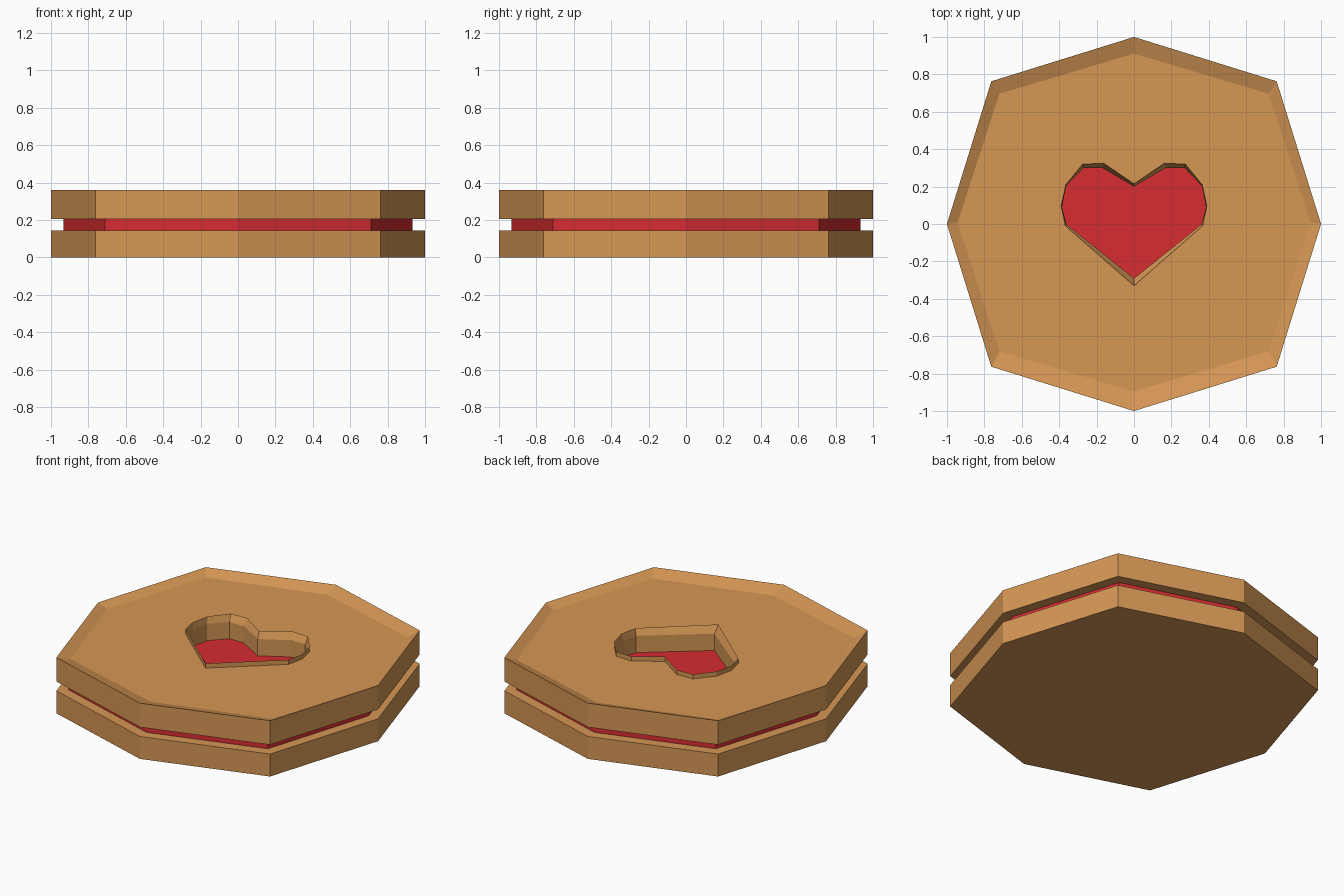
import bpy, bmesh

if "Cube" in bpy.data.objects:
    bpy.data.objects.remove(bpy.data.objects["Cube"])


def material(name, rgb):
    m = bpy.data.materials.new(name)
    m.diffuse_color = (*rgb, 1)
    m.use_nodes = True
    m.node_tree.nodes["Principled BSDF"].inputs["Base Color"].default_value = m.diffuse_color
    return m


BISCUIT = material("biscuit", (0.67, 0.31, 0.09))
JAM = material("jam", (0.67, 0.025, 0.03))


def octagon(axis, diag):
    return [(axis, 0), (diag, diag), (0, axis), (-diag, diag),
            (-axis, 0), (-diag, -diag), (0, -axis), (diag, -diag)]


def mirrored(half):
    # first and last points lie on the centre line
    return half + [(-x, y) for x, y in half[-2:0:-1]]


def ring(bm, outline, z):
    verts = [bm.verts.new((x, y, z)) for x, y in outline]
    n = len(verts)
    for i in range(n):
        bm.edges.new((verts[i], verts[(i + 1) % n]))
    return verts


def skin(bm, rings):
    for a, b in zip(rings, rings[1:]):
        n = len(a)
        for i in range(n):
            j = (i + 1) % n
            bm.faces.new((a[i], a[j], b[j], b[i]))


def fill_between(bm, outer, inner):
    edges = [bm.edges.get((r[i - 1], r[i])) for r in (outer, inner) for i in range(len(r))]
    bmesh.ops.triangle_fill(bm, use_beauty=True, use_dissolve=False, edges=edges)


def finish(bm, name, mat):
    bmesh.ops.recalc_face_normals(bm, faces=bm.faces)
    me = bpy.data.meshes.new(name)
    bm.to_mesh(me)
    bm.free()
    me.materials.append(mat)
    bpy.context.collection.objects.link(bpy.data.objects.new(name, me))


def slab(name, outline, z0, z1, mat):
    bm = bmesh.new()
    low, high = ring(bm, outline, z0), ring(bm, outline, z1)
    skin(bm, [low, high])
    bm.faces.new(low)
    bm.faces.new(high)
    finish(bm, name, mat)


rim = octagon(1.0, 0.763)

# Lower biscuit and jam layer
slab("bottom_biscuit", rim, 0, 0.145, BISCUIT)
slab("jam_filling", octagon(0.932, 0.711), 0.145, 0.207, JAM)

# Upper biscuit: dished top with a lipped heart window
dish = [(x * 0.943, y * 0.903 + 0.008) for x, y in rim]
heart = mirrored([(0, 0.215), (0.162, 0.325), (0.275, 0.32), (0.365, 0.21),
                  (0.39, 0.095), (0.367, -0.01), (0, -0.33)])
heart_in = mirrored([(0, 0.2), (0.17, 0.3), (0.27, 0.3), (0.363, 0.203),
                     (0.385, 0.09), (0.36, -0.003), (0, -0.29)])
bm = bmesh.new()
outside = [ring(bm, rim, 0.205), ring(bm, rim, 0.36), ring(bm, dish, 0.33)]
window = [ring(bm, heart, 0.33), ring(bm, heart, 0.36),
          ring(bm, heart_in, 0.315), ring(bm, heart_in, 0.205)]
skin(bm, outside)
skin(bm, window)
fill_between(bm, outside[-1], window[0])
fill_between(bm, outside[0], window[-1])
finish(bm, "top_biscuit", BISCUIT)
